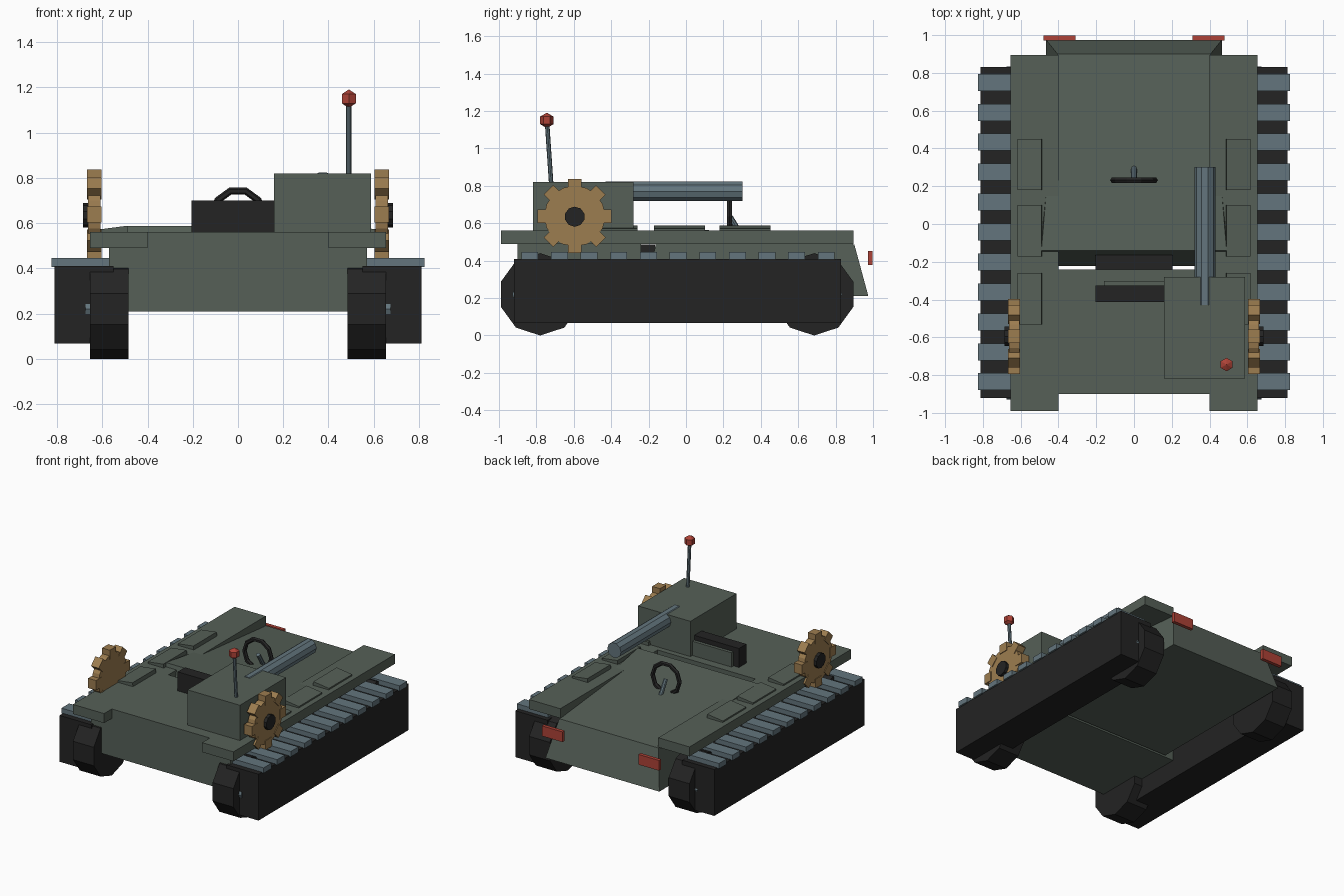
import bpy, bmesh, math
from mathutils import Vector, Matrix

if "Cube" in bpy.data.objects:
    bpy.data.objects.remove(bpy.data.objects["Cube"])


def material(name, rgb):
    m = bpy.data.materials.new(name)
    m.diffuse_color = (*rgb, 1)
    m.use_nodes = True
    m.node_tree.nodes["Principled BSDF"].inputs["Base Color"].default_value = m.diffuse_color
    return m


GREEN = material("hull green", (0.092, 0.117, 0.096))
BLACK = material("rubber black", (0.017, 0.017, 0.017))
STEEL = material("blue steel", (0.125, 0.178, 0.205))
BRASS = material("brass", (0.335, 0.205, 0.08))
RED = material("signal red", (0.42, 0.055, 0.038))


def finish(name, bm, mat):
    bmesh.ops.recalc_face_normals(bm, faces=bm.faces)
    me = bpy.data.meshes.new(name)
    bm.to_mesh(me)
    bm.free()
    me.materials.append(mat)
    ob = bpy.data.objects.new(name, me)
    bpy.context.collection.objects.link(ob)
    return ob


def add_box(bm, x, y, z, matrix=Matrix()):
    """Box from three (low, high) ranges, then transformed."""
    size = [r[1] - r[0] for r in (x, y, z)]
    mid = [(r[1] + r[0]) / 2 for r in (x, y, z)]
    bmesh.ops.create_cube(bm, size=1, matrix=matrix @ Matrix.Translation(mid) @ Matrix.Diagonal((*size, 1)))


def box(name, x, y, z, mat):
    bm = bmesh.new()
    add_box(bm, x, y, z)
    return finish(name, bm, mat)


def add_rod(bm, a, b, r, sides, spin=0.0):
    a, b = Vector(a), Vector(b)
    rot = (b - a).to_track_quat('Z', 'Y').to_matrix().to_4x4()
    bmesh.ops.create_cone(bm, cap_ends=True, segments=sides, radius1=r, radius2=r, depth=(b - a).length,
                          matrix=Matrix.Translation((a + b) / 2) @ rot @ Matrix.Rotation(spin, 4, 'Z'))


def rod(name, a, b, r, sides, mat, spin=0.0):
    bm = bmesh.new()
    add_rod(bm, a, b, r, sides, spin)
    return finish(name, bm, mat)


def disc(name, x0, x1, y, z, r, sides, mat):
    """Disc across x with one corner pointing straight up."""
    bm = bmesh.new()
    rings = [[bm.verts.new((x, y + r * math.sin(t), z + r * math.cos(t)))
              for t in [2 * math.pi * i / sides for i in range(sides)]] for x in (x0, x1)]
    bm.faces.new(rings[0])
    bm.faces.new(rings[1])
    for i in range(sides):
        j = (i + 1) % sides
        bm.faces.new((rings[0][i], rings[0][j], rings[1][j], rings[1][i]))
    return finish(name, bm, mat)


# Hull: square front block and sloped rear block with a narrow gap between
box("front_hull", (-0.57, 0.57), (-0.90, -0.24), (0.21, 0.56), GREEN)
bm = bmesh.new()
sections = []
for y, z, w in ((-0.14, 0.588, 0.49), (-0.222, 0.21, 0.465), (0.975, 0.21, 0.465), (0.90, 0.487, 0.405)):
    sections.append((bm.verts.new((-w, y, z)), bm.verts.new((w, y, z))))
for i in range(4):
    a, b = sections[i], sections[(i + 1) % 4]
    bm.faces.new((a[0], a[1], b[1], b[0]))
for k in (0, 1):
    bm.faces.new([s[k] for s in sections])
finish("rear_hull", bm, GREEN)

# Parts repeated on both sides
for s, side in ((-1, "left"), (1, "right")):
    def span(a, b):
        return tuple(sorted((s * a, s * b)))

    box(side + "_fender", span(0.40, 0.655), (-0.99, 0.895), (0.49, 0.56), GREEN)
    box(side + "_track", span(0.55, 0.812), (-0.92, 0.83), (0.068, 0.41), BLACK)

    # Track cleats
    bm = bmesh.new()
    for i in range(11):
        y = -0.835 + 0.1585 * i
        add_box(bm, span(0.57, 0.825), (y - 0.045, y + 0.045), (0.405, 0.445))
    finish(side + "_cleats", bm, STEEL)

    # Wheels with hub plates
    for y, end in ((-0.78, "front"), (0.685, "rear")):
        disc(f"{side}_{end}_wheel", s * 0.485, s * 0.655, y, 0.22, 0.22, 10, BLACK)
        disc(f"{side}_{end}_hub", s * 0.64, s * 0.675, y, 0.22, 0.149, 8, STEEL)

    # Tilted lids on the fender
    bm = bmesh.new()
    for y in (-0.395, -0.035, 0.315):
        tilt = Matrix.Translation((s * 0.552, y, 0.57)) @ Matrix.Rotation(s * 0.13, 4, 'Y')
        add_box(bm, (-0.064, 0.064), (-0.136, 0.136), (-0.02, 0.01), tilt)
    finish(side + "_fender_lids", bm, GREEN)

    # Toothed gear
    disc(side + "_gear", s * 0.607, s * 0.663, -0.595, 0.638, 0.163, 16, BRASS)
    bm = bmesh.new()
    for i in range(8):
        turn = Matrix.Translation((0, -0.595, 0.638)) @ Matrix.Rotation(i * math.pi / 4, 4, 'X')
        add_box(bm, span(0.604, 0.668), (-0.036, 0.036), (0.13, 0.198), turn)
    finish(side + "_gear_teeth", bm, BRASS)
    disc(side + "_gear_cap", s * 0.64, s * 0.686, -0.595, 0.635, 0.054, 10, BLACK)

    box(side + "_tail_lamp", span(0.31, 0.478), (0.972, 0.998), (0.377, 0.452), RED)

# Seat
box("seat_cushion", (-0.205, 0.205), (-0.245, -0.165), (0.42, 0.487), BLACK)
box("seat_back", (-0.205, 0.205), (-0.412, -0.325), (0.55, 0.70), BLACK)
box("seat_back_pad", (-0.16, 0.16), (-0.33, -0.302), (0.55, 0.665), GREEN)

# Steering wheel and column
bm = bmesh.new()
N, M = 10, 6
grid = []
for i in range(N):
    t = 2 * math.pi * i / N
    ring = []
    for j in range(M):
        p = 2 * math.pi * j / M
        r = 0.11 + 0.016 * math.cos(p)
        ring.append(bm.verts.new((r * math.cos(t), 0.232 + 0.016 * math.sin(p), 0.637 + r * math.sin(t))))
    grid.append(ring)
for i in range(N):
    for j in range(M):
        bm.faces.new((grid[i][j], grid[(i + 1) % N][j], grid[(i + 1) % N][(j + 1) % M], grid[i][(j + 1) % M]))
finish("steering_wheel", bm, BLACK)
rod("steering_column", (0, 0.235, 0.635), (0, 0.30, 0.53), 0.015, 8, STEEL)

# Turret, barrel and antenna
box("turret", (0.16, 0.588), (-0.818, -0.28), (0.555, 0.82), GREEN)
disc_sides = 10
rod("barrel", (0.375, -0.43, 0.771), (0.375, 0.302, 0.771), 0.056, disc_sides, STEEL, math.pi / 2)
rod("antenna", (0.49, -0.72, 0.80), (0.49, -0.743, 1.14), 0.012, 8, STEEL)
bm = bmesh.new()
bmesh.ops.create_uvsphere(bm, u_segments=6, v_segments=3, radius=0.041,
                          matrix=Matrix.Translation((0.49, -0.744, 1.15)))
finish("antenna_ball", bm, RED)
